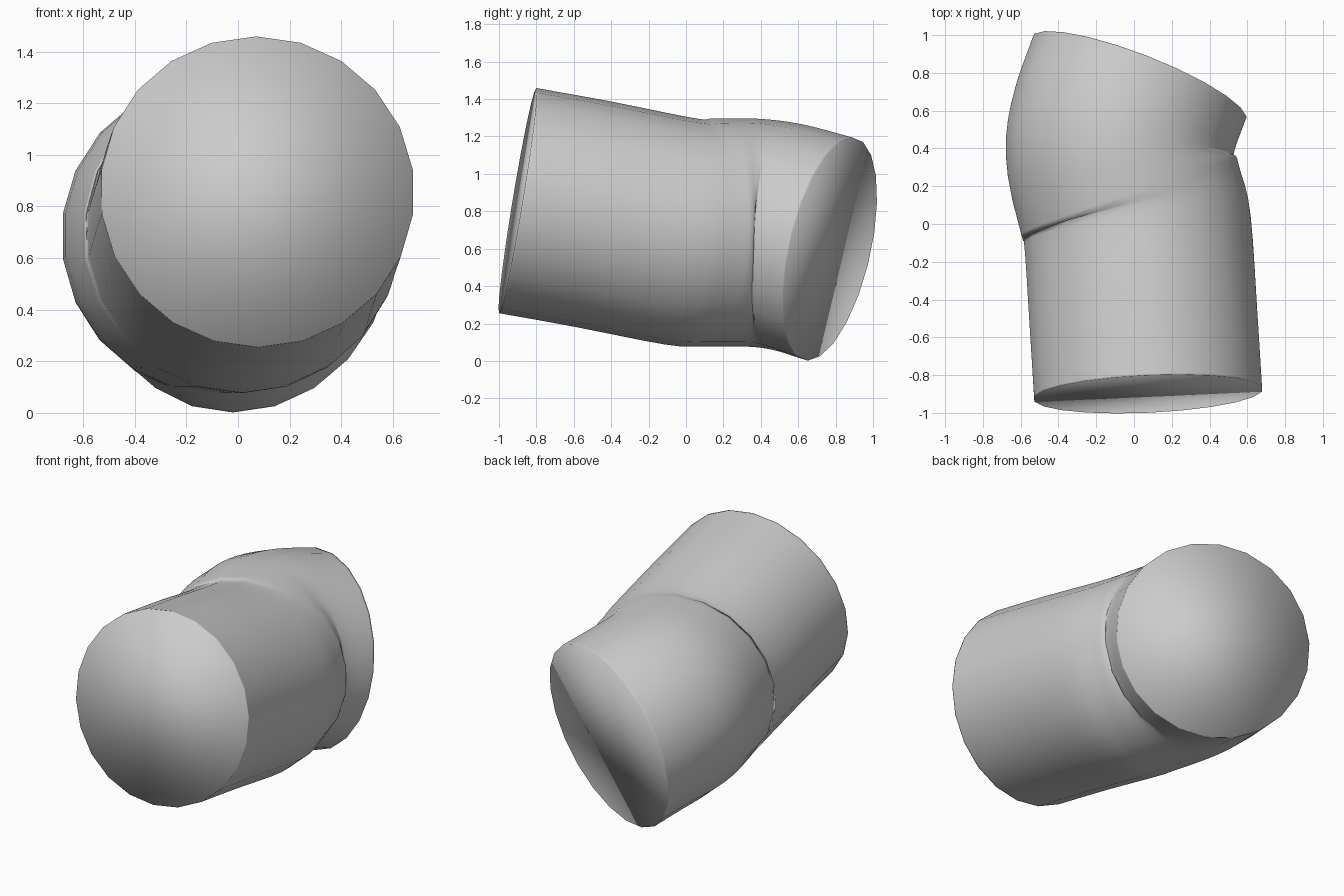
import bpy, bmesh, math
from mathutils import Vector

if "Cube" in bpy.data.objects:
    bpy.data.objects.remove(bpy.data.objects["Cube"])

SIDES, RADIUS, STEPS = 22, 0.61, 4

# Ring stations along the bent pipe: centre x, y, z and tilt of the ring normal (x, z for y = 1)
stations = [
    (0.075, -0.900, 0.857, -0.045, -0.165),
    (0.050, -0.500, 0.785, -0.060, -0.165),
    (0.018, -0.030, 0.692, -0.130, -0.130),
    (-0.020, 0.125, 0.687, -0.310, -0.050),
    (-0.075, 0.365, 0.685, 0.000, -0.030),
    (-0.050, 0.550, 0.660, 0.310, -0.120),
    (0.027, 0.770, 0.598, 0.390, -0.230),
]


def spline(points, steps):
    """Smooth curve passing through every station."""
    pts = [Vector(p) for p in points]
    pts = [2 * pts[0] - pts[1]] + pts + [2 * pts[-1] - pts[-2]]
    out = []
    for a, b, c, d in zip(pts, pts[1:], pts[2:], pts[3:]):
        for i in range(steps):
            t = i / steps
            out.append(0.5 * (2 * b + (c - a) * t + (2 * a - 5 * b + 4 * c - d) * t * t
                              + (3 * b - a - 3 * c + d) * t ** 3))
    return out + [pts[-2]]


def ring(bm, s):
    """Tilted circle of vertices."""
    centre, n = Vector(s[:3]), Vector((s[3], 1, s[4])).normalized()
    side = n.cross(Vector((0, 0, 1))).normalized()
    up = side.cross(n)
    verts = []
    for i in range(SIDES):
        a = 2 * math.pi * i / SIDES
        verts.append(bm.verts.new(centre + RADIUS * (math.sin(a) * side + math.cos(a) * up)))
    return verts


# Path with tight support rings next to both rims
path = spline(stations, STEPS)
path.insert(1, path[0].lerp(path[1], 0.1))
path.insert(-1, path[-1].lerp(path[-2], 0.2))

# Pipe body and end caps
bm = bmesh.new()
rings = [ring(bm, s) for s in path]
for a, b in zip(rings, rings[1:]):
    for i in range(SIDES):
        j = (i + 1) % SIDES
        bm.faces.new((a[i], a[j], b[j], b[i]))
bm.faces.new(rings[0])
bm.faces.new(rings[-1])
bmesh.ops.recalc_face_normals(bm, faces=bm.faces)
for f in bm.faces:
    f.smooth = True
mesh = bpy.data.meshes.new("bent_pipe")
bm.to_mesh(mesh)
bm.free()
bpy.context.collection.objects.link(bpy.data.objects.new("bent_pipe", mesh))
